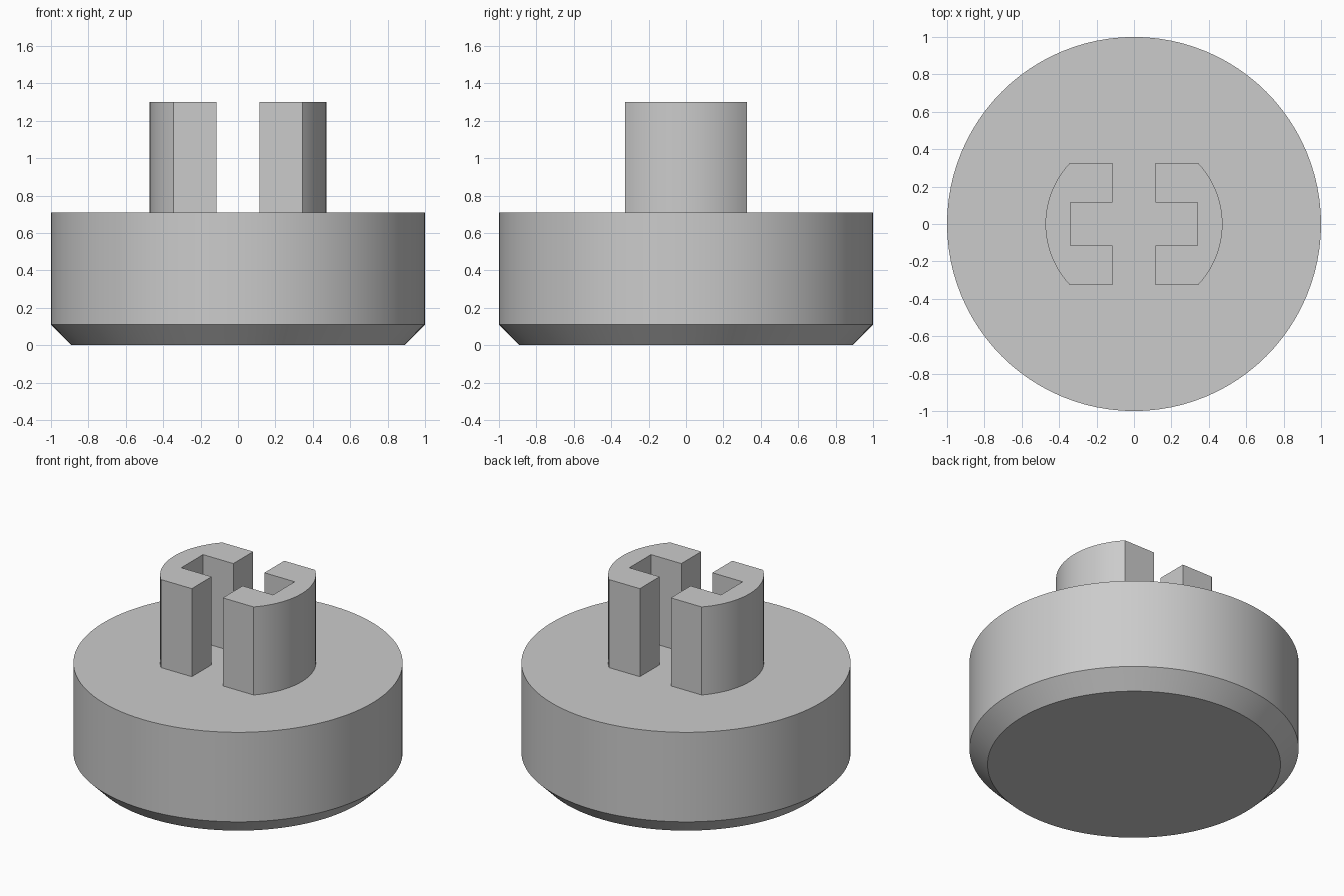
import bpy, bmesh, math

cube = bpy.data.objects.get("Cube")
if cube:
    bpy.data.objects.remove(cube, do_unlink=True)

# Single plain grey
grey = bpy.data.materials.new("grey")
grey.use_nodes = True
colour = (0.6, 0.6, 0.6, 1)
grey.diffuse_color = colour
grey.node_tree.nodes["Principled BSDF"].inputs["Base Color"].default_value = colour


def finish(name, bm):
    bmesh.ops.recalc_face_normals(bm, faces=bm.faces)
    mesh = bpy.data.meshes.new(name)
    bm.to_mesh(mesh)
    bm.free()
    mesh.materials.append(grey)
    obj = bpy.data.objects.new(name, mesh)
    bpy.context.collection.objects.link(obj)
    bpy.ops.object.select_all(action="DESELECT")
    obj.select_set(True)
    bpy.context.view_layer.objects.active = obj
    bpy.ops.object.shade_smooth_by_angle(angle=math.radians(30))
    return obj


BASE_TOP, TOP = 0.71, 1.30

# Round base: stacked rings with a chamfered lower edge
SIDES = 96
bm = bmesh.new()
rings = []
for radius, z in ((0.89, 0), (1, 0.11), (1, BASE_TOP)):
    rings.append([bm.verts.new((radius * math.cos(math.tau * i / SIDES),
                                radius * math.sin(math.tau * i / SIDES), z))
                  for i in range(SIDES)])
for low, high in zip(rings, rings[1:]):
    for i in range(SIDES):
        j = (i + 1) % SIDES
        bm.faces.new((low[i], low[j], high[j], high[i]))
bm.faces.new(rings[0])
bm.faces.new(rings[-1])
finish("round_base", bm)


# Prongs: C-shaped outline with a curved outer wall, extruded upwards
def prong(name, side):
    radius, half_depth, slot, inner = 0.473, 0.325, 0.115, 0.34
    sweep = math.asin(half_depth / radius)
    steps = 24
    arc = [(radius * math.cos(a), radius * math.sin(a))
           for a in (sweep * (2 * i / steps - 1) for i in range(steps + 1))]
    outline = arc + [(slot, half_depth), (slot, slot), (inner, slot),
                     (inner, -slot), (slot, -slot), (slot, -half_depth)]
    bm = bmesh.new()
    face = bm.faces.new([bm.verts.new((side * x, y, BASE_TOP)) for x, y in outline])
    result = bmesh.ops.extrude_face_region(bm, geom=[face], use_keep_orig=True)
    raised = [v for v in result["geom"] if isinstance(v, bmesh.types.BMVert)]
    bmesh.ops.translate(bm, verts=raised, vec=(0, 0, TOP - BASE_TOP))
    finish(name, bm)


prong("left_prong", 1)
prong("right_prong", -1)
